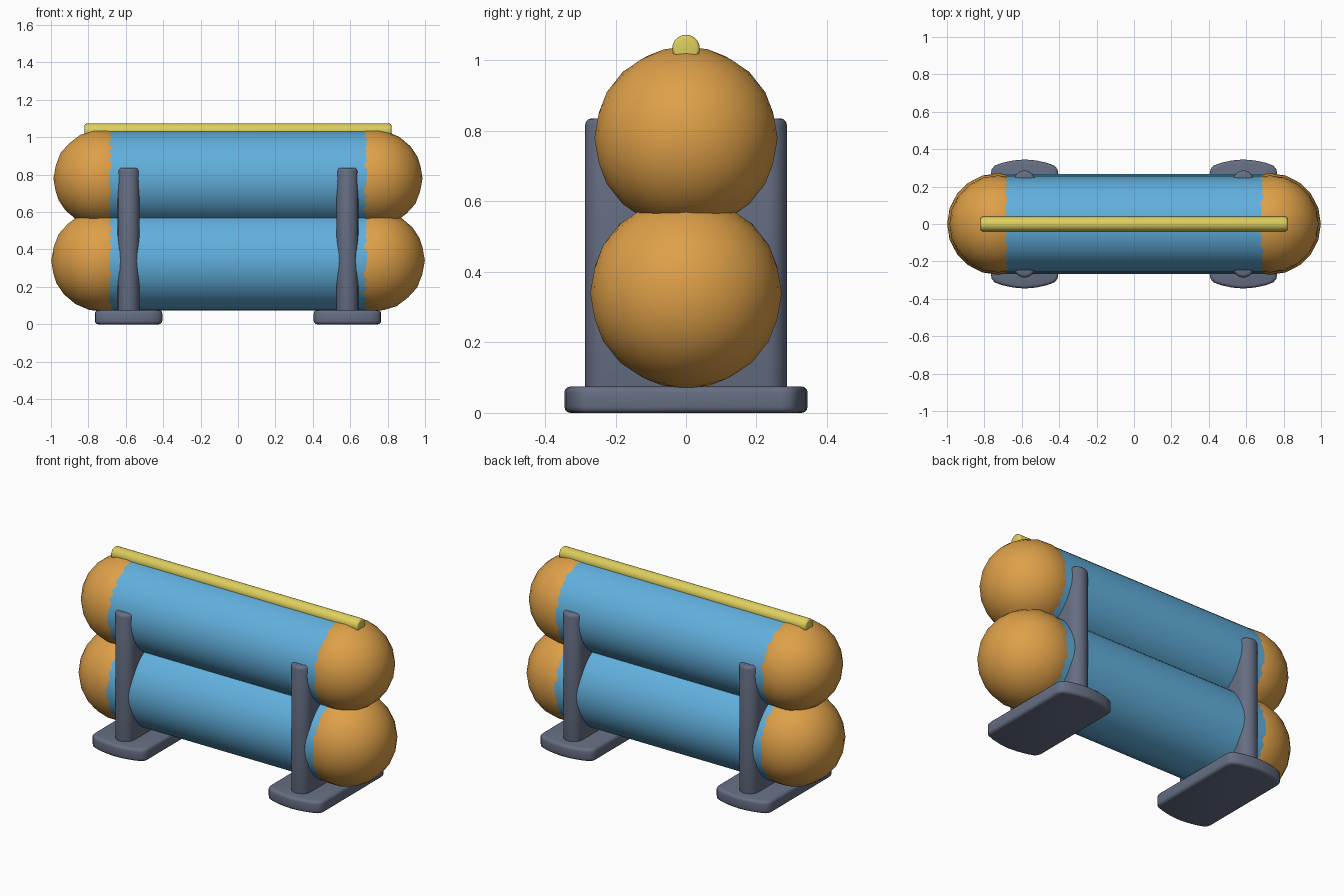
import bpy
import bmesh
import math
from mathutils import Matrix

old = bpy.data.objects.get("Cube")
if old:
    bpy.data.objects.remove(old)


def material(name, rgb):
    mat = bpy.data.materials.new(name)
    mat.use_nodes = True
    mat.diffuse_color = (*rgb, 1)
    mat.node_tree.nodes["Principled BSDF"].inputs["Base Color"].default_value = (*rgb, 1)
    return mat


BLUE = material("sky blue", (0.12, 0.43, 0.72))
ORANGE = material("orange", (0.73, 0.35, 0.065))
GREY = material("slate grey", (0.13, 0.155, 0.225))
YELLOW = material("yellow", (0.73, 0.62, 0.11))


def finish(bm, name, mat, location, bevel=0, angle=35):
    """Turn a bmesh into a smooth object, with optional rounded edges."""
    bmesh.ops.recalc_face_normals(bm, faces=bm.faces)
    mesh = bpy.data.meshes.new(name)
    bm.to_mesh(mesh)
    bm.free()
    mesh.materials.append(mat)
    obj = bpy.data.objects.new(name, mesh)
    obj.location = location
    bpy.context.collection.objects.link(obj)
    bpy.ops.object.select_all(action="DESELECT")
    bpy.context.view_layer.objects.active = obj
    obj.select_set(True)
    if bevel:
        mod = obj.modifiers.new("rounded edges", "BEVEL")
        mod.width = bevel
        mod.segments = 3
        mod.limit_method = "ANGLE"
        mod.angle_limit = math.radians(50)
        bpy.ops.object.modifier_apply(modifier=mod.name)
    bpy.ops.object.shade_smooth_by_angle(angle=math.radians(angle))


def rod(name, mat, radius, length, z, bevel=0):
    """Cylinder lying along x."""
    bm = bmesh.new()
    bmesh.ops.create_cone(bm, cap_ends=True, segments=32, radius1=radius, radius2=radius,
                          depth=length, matrix=Matrix.Rotation(math.pi / 2, 4, "Y"))
    finish(bm, name, mat, (0, 0, z), bevel)


def ball(name, mat, radius, x, z):
    bm = bmesh.new()
    bmesh.ops.create_icosphere(bm, subdivisions=3, radius=radius)
    finish(bm, name, mat, (x, 0, z))


def slab(name, mat, outline, height, x, z, bevel):
    """Flat outline in x and y, raised to a height."""
    bm = bmesh.new()
    face = bm.faces.new([bm.verts.new((px, py, 0)) for px, py in outline])
    top = bmesh.ops.extrude_face_region(bm, geom=[face])["geom"]
    bmesh.ops.translate(bm, vec=(0, 0, height),
                        verts=[v for v in top if isinstance(v, bmesh.types.BMVert)])
    finish(bm, name, mat, (x, 0, z), bevel)


# Post section: a long slot shape with fully rounded ends
POST_R, POST_Y = 0.058, 0.286
post_outline = []
for side in (1, -1):
    for i in range(13):
        a = math.pi * i / 12
        post_outline.append((side * POST_R * math.cos(a),
                             side * (POST_Y - POST_R + POST_R * math.sin(a))))

# Foot section: straight sides with bowed ends
quarter = [(0.18, 0.27), (0.176, 0.293), (0.16, 0.312), (0.12, 0.327), (0.06, 0.34)]
half = quarter + [(0, 0.345)] + [(-x, y) for x, y in reversed(quarter)]
foot_outline = half + [(-x, -y) for x, y in half]

# Two stacked tanks with domed ends
for level, z, radius in (("lower", 0.34, 0.272), ("upper", 0.78, 0.26)):
    rod(level + "_tank", BLUE, radius - 0.006, 1.43, z)
    for side, sign in (("left", 1), ("right", -1)):
        ball(f"{level}_{side}_dome", ORANGE, radius, sign * 0.727, z)

# Stands under both ends
for side, sign in (("left", 1), ("right", -1)):
    slab(side + "_post", GREY, post_outline, 0.80, sign * 0.585, 0.036, 0.018)
    slab(side + "_foot", GREY, foot_outline, 0.075, sign * 0.585, 0, 0.017)

# Rail along the top
rod("top_rail", YELLOW, 0.039, 1.64, 1.034, 0.01)
